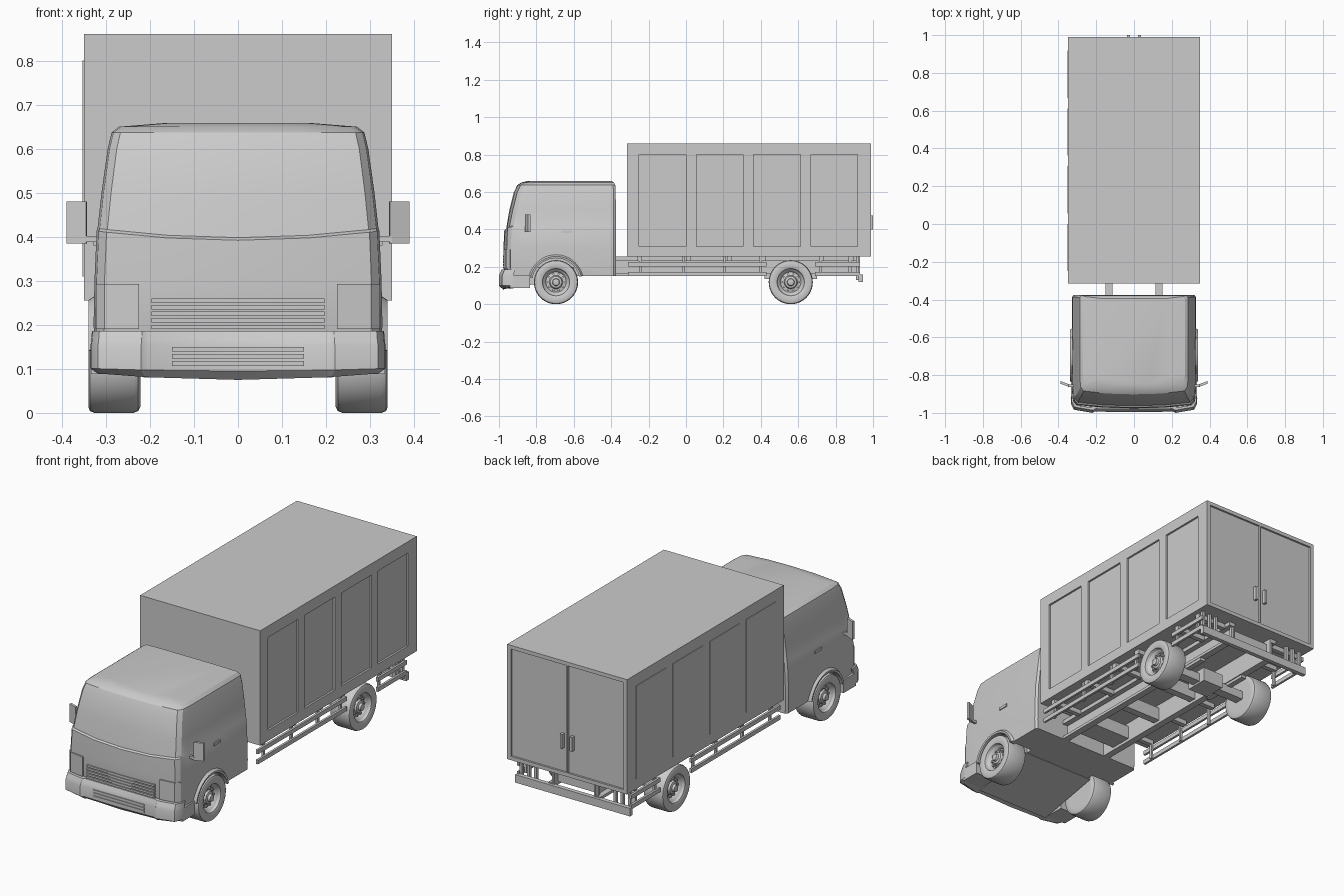
import bpy, bmesh, math
from mathutils import Vector

old = bpy.data.objects.get("Cube")
if old:
    bpy.data.objects.remove(old, do_unlink=True)

grey = bpy.data.materials.new("plain_grey")
grey.use_nodes = True
colour = (0.6, 0.6, 0.6, 1)
grey.diffuse_color = colour
grey.node_tree.nodes["Principled BSDF"].inputs["Base Color"].default_value = colour


def finish(name, bm):
    bmesh.ops.recalc_face_normals(bm, faces=bm.faces[:])
    mesh = bpy.data.meshes.new(name)
    bm.to_mesh(mesh)
    bm.free()
    mesh.materials.append(grey)
    obj = bpy.data.objects.new(name, mesh)
    bpy.context.collection.objects.link(obj)
    return obj


def add_loft(bm, rings):
    """Skin closed rings of equal length and cap both ends."""
    rows = [[bm.verts.new(p) for p in ring] for ring in rings]
    n = len(rows[0])
    for a, b in zip(rows, rows[1:]):
        for i in range(n):
            j = (i + 1) % n
            bm.faces.new((a[i], a[j], b[j], b[i]))
    bm.faces.new(rows[0])
    bm.faces.new(rows[-1])


def add_box(bm, x0, x1, y0, y1, z0, z1):
    plan = [(x0, y0), (x1, y0), (x1, y1), (x0, y1)]
    add_loft(bm, [[(x, y, z) for x, y in plan] for z in (z0, z1)])


def loft(name, rings):
    bm = bmesh.new()
    add_loft(bm, rings)
    return finish(name, bm)


def boxes(name, specs):
    bm = bmesh.new()
    for s in specs:
        add_box(bm, *s)
    return finish(name, bm)


def both_sides(specs):
    return [s for x0, x1, *r in specs for s in ((x0, x1, *r), (-x1, -x0, *r))]


def prism(name, plan, z0, z1):
    return loft(name, [[(x, y, z) for x, y in plan] for z in (z0, z1)])


def full_ring(half, z, lift=0.0):
    """Mirror a half plan outline; lift raises the outer points."""
    w = half[0][0]
    plan = half + [(-x, y) for x, y in reversed(half) if x > 0]
    return [(x, y, z + lift * (x / w) ** 2) for x, y in plan]


def cut(obj, cutter):
    cutter.hide_render = True
    mod = obj.modifiers.new("cut", "BOOLEAN")
    mod.operation = "DIFFERENCE"
    mod.solver = "EXACT"
    mod.object = cutter
    bpy.context.view_layer.objects.active = obj
    bpy.ops.object.modifier_apply(modifier=mod.name)
    bpy.data.objects.remove(cutter, do_unlink=True)


def circle(x, y, z, r, n=40):
    return [(x, y + r * math.cos(math.tau * i / n), z + r * math.sin(math.tau * i / n))
            for i in range(n)]


FRONT_AXLE, REAR_AXLE, RADIUS = -0.695, 0.56, 0.118

# Cargo box with recessed panels and rear doors
cargo = boxes("cargo_box", [(-0.35, 0.35, -0.315, 0.99, 0.255, 0.86)])
starts = [-0.25 + 0.306 * i for i in range(4)]
recesses = [(0.34, 0.4, y, y + 0.25, 0.31, 0.80) for y in starts]
recesses += both_sides([(0.003, 0.328, 0.98, 1.05, 0.275, 0.84)])
cut(cargo, boxes("recess_cutter", recesses))
boxes("right_side_panels", [(-0.353, -0.345, y, y + 0.25, 0.31, 0.80) for y in starts])
boxes("rear_door_handles", both_sides([(0.022, 0.036, 0.975, 1.0, 0.40, 0.475)]))

# Cab: stacked outlines (height, half width, front, rear, edge lift)
levels = [(0.15, 0.325, -0.965, -0.375, 0), (0.20, 0.328, -0.975, -0.375, 0),
          (0.30, 0.326, -0.976, -0.375, 0), (0.392, 0.321, -0.972, -0.375, 0.02),
          (0.398, 0.319, -0.962, -0.375, 0.02), (0.50, 0.31, -0.945, -0.375, 0),
          (0.60, 0.296, -0.92, -0.376, 0), (0.637, 0.287, -0.902, -0.378, 0),
          (0.65, 0.27, -0.882, -0.384, 0), (0.658, 0.17, -0.85, -0.395, 0)]
rings = []
for z, w, front, rear, lift in levels:
    half = [(w * 0.97, rear), (w, rear - 0.012), (w, front + 0.09), (w * 0.985, front + 0.04),
            (w * 0.93, front + 0.018), (w * 0.5, front + 0.004), (0, front)]
    rings.append(full_ring(half, z, lift))
cab = loft("cab", rings)
for side in (1, -1):
    cut(cab, loft("arch_cutter", [circle(side * x, FRONT_AXLE, RADIUS, 0.135) for x in (0.2, 0.4)]))

# Sloping floor under the cab, between the front wheels
loft("cab_floor", [[(x, -0.95, 0.08), (x, -0.6, 0.148), (x, -0.6, 0.2), (x, -0.95, 0.2)]
                   for x in (-0.215, 0.215)])

# Front bumper with raised corners and lower side skirts
bumper_half = [(0.335, -0.925), (0.333, -0.955), (0.318, -0.983), (0.22, -1.0),
               (0.205, -0.992), (0, -0.992)]
bumper_levels = [(0.075, 0.96, 0.02, 0.015), (0.095, 1, 0, 0.006), (0.152, 1, 0, 0),
                 (0.166, 0.995, 0.005, 0), (0.186, 0.99, 0.014, 0)]
loft("front_bumper", [full_ring([(x * s, y + d) for x, y in bumper_half], z, lift)
                      for z, s, d, lift in bumper_levels])
boxes("bumper_skirts", both_sides([(0.22, 0.334, -0.94, -0.835, 0.088, 0.156)]))
boxes("bumper_slats", [(-0.15, 0.15, -0.996, -0.985, z, z + 0.011) for z in (0.107, 0.123, 0.139)])

# Grille, headlights, mirrors and door handles
boxes("grille_slats", [(-0.197, 0.197, -0.979, -0.96, 0.19 + 0.015 * i, 0.20 + 0.015 * i)
                       for i in range(5)])
for side, label in ((1, "left"), (-1, "right")):
    lamp = [(0.225, -0.975), (0.303, -0.962), (0.323, -0.94), (0.31, -0.935), (0.225, -0.96)]
    prism(label + "_headlight", [(side * x, y) for x, y in lamp], 0.19, 0.293)
    glass = [(0.345, -0.862), (0.39, -0.845), (0.388, -0.832), (0.343, -0.849)]
    prism(label + "_mirror", [(side * x, y) for x, y in glass], 0.385, 0.48)
boxes("mirror_arms", both_sides([(0.305, 0.35, -0.862, -0.85, 0.388, 0.402)]))
boxes("door_handles", both_sides([(0.315, 0.328, -0.665, -0.61, 0.38, 0.394)]))

# Wheel arch flares
for side, label in ((1, "left"), (-1, "right")):
    rings = []
    for i in range(25):
        a = math.radians(13 + 157 * i / 24)
        section = [(0.128, 0.31), (0.128, 0.338), (0.138, 0.34), (0.148, 0.325), (0.148, 0.31)]
        rings.append([(side * x, FRONT_AXLE + r * math.cos(a), RADIUS + r * math.sin(a))
                      for r, x in section])
    loft(label + "_wheel_arch", rings)

# Wheels: turned tyre, rim and hub, with wheel nuts
wheel_profile = [(0.085, 0.222), (0.105, 0.222), (0.114, 0.227), (0.118, 0.237), (0.118, 0.326),
                 (0.114, 0.336), (0.105, 0.34), (0.08, 0.338), (0.073, 0.335), (0.068, 0.322),
                 (0.060, 0.316), (0.054, 0.304), (0.036, 0.308), (0.031, 0.32), (0.02, 0.323),
                 (0.017, 0.335), (0.008, 0.337)]
for y, place in ((FRONT_AXLE, "front"), (REAR_AXLE, "rear")):
    for side, label in ((1, "left"), (-1, "right")):
        bm = bmesh.new()
        add_loft(bm, [circle(side * x, y, RADIUS, r) for r, x in wheel_profile])
        for i in range(10):
            a = math.tau * i / 10
            cy, cz = y + 0.044 * math.cos(a), RADIUS + 0.044 * math.sin(a)
            add_loft(bm, [circle(side * x, cy, cz, 0.006, 8) for x in (0.3, 0.315)])
        finish(f"{place}_{label}_wheel", bm)

# Chassis: channel rails, cross members, rear axle
boxes("chassis_rails", both_sides([(0.115, 0.122, -0.38, 0.93, 0.15, 0.25),
                                   (0.115, 0.152, -0.38, 0.93, 0.15, 0.165),
                                   (0.115, 0.152, -0.38, 0.93, 0.235, 0.256)]))
boxes("cross_members", [(-0.118, 0.118, y, y + d, 0.165, 0.235)
                        for y, d in ((-0.3, 0.12), (0.02, 0.04), (0.3, 0.04), (0.86, 0.04))])
boxes("outriggers", both_sides([(0.15, 0.325, y, y + 0.025, 0.23, 0.256)
                                for y in (-0.26, 0.0, 0.22, 0.4, 0.71, 0.87)]))
boxes("rear_axle", [(-0.23, 0.23, 0.535, 0.585, 0.095, 0.14),
                    (-0.06, 0.06, 0.5, 0.62, 0.085, 0.16)])
boxes("axle_springs", both_sides([(0.12, 0.15, 0.42, 0.70, 0.135, 0.155)]))

# Side guards: two rails and posts each side, ahead of and behind the rear wheel
guards = []
for y0, y1, posts in ((-0.31, 0.43, (-0.25, -0.02, 0.2, 0.39)), (0.69, 0.93, (0.71, 0.87))):
    guards += [(0.322, 0.334, y0, y1, z, z + 0.022) for z in (0.15, 0.203)]
    guards += [(0.312, 0.324, y, y + 0.014, 0.15, 0.256) for y in posts]
boxes("side_guards", both_sides(guards))

# Rear under-run bar with its hangers
boxes("rear_bar", [(-0.335, 0.335, 0.922, 0.945, 0.118, 0.16)])
boxes("rear_bar_hangers", both_sides([(x, x + 0.014, 0.908, 0.924, 0.13, 0.256)
                                      for x in (0.12, 0.225, 0.265, 0.31)]))

# Smooth curved surfaces while keeping crisp edges
bpy.ops.object.select_all(action="DESELECT")
for obj in bpy.context.scene.objects:
    if obj.type == "MESH":
        obj.select_set(True)
        bpy.context.view_layer.objects.active = obj
bpy.ops.object.shade_smooth_by_angle(angle=math.radians(30))
